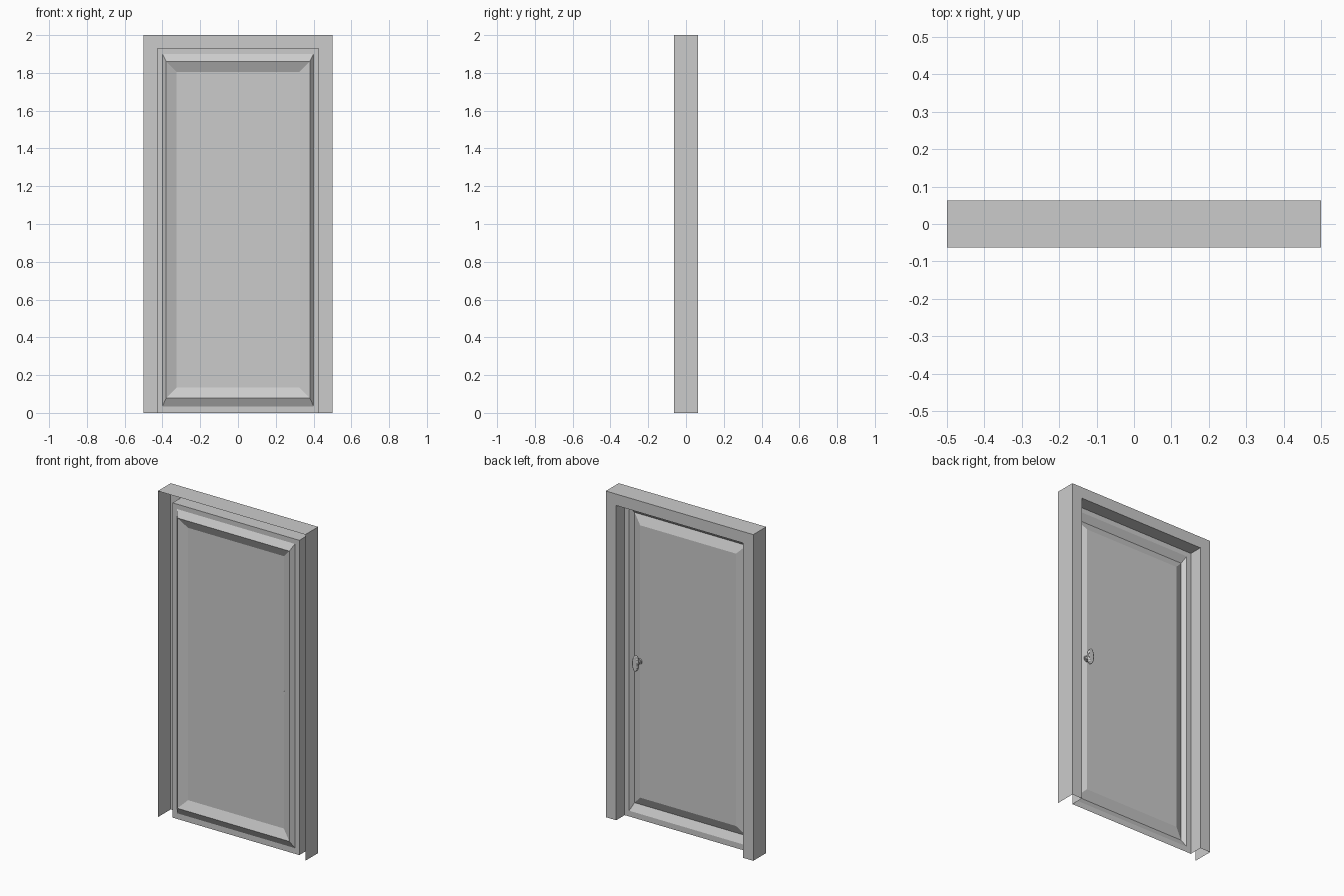
import bpy
import bmesh
import math
from mathutils import Matrix

cube = bpy.data.objects.get("Cube")
if cube:
    bpy.data.objects.remove(cube, do_unlink=True)

# Single flat colour
grey = bpy.data.materials.new("plain_grey")
grey.use_nodes = True
colour = (0.6, 0.6, 0.6, 1.0)
grey.diffuse_color = colour
grey.node_tree.nodes["Principled BSDF"].inputs["Base Color"].default_value = colour

BACK, FRONT, DOOR = 0.0625, -0.0625, -0.02


def finish(name, bm):
    mesh = bpy.data.meshes.new(name)
    bm.to_mesh(mesh)
    bm.free()
    mesh.materials.append(grey)
    obj = bpy.data.objects.new(name, mesh)
    bpy.context.collection.objects.link(obj)
    return obj


def stepped_sheet(name, steps, closed):
    """Bridge nested outlines given as (half width, bottom, top, y)."""
    bm = bmesh.new()
    loops = []
    for w, low, high, y in steps:
        corners = [(-w, low), (-w, high), (w, high), (w, low)]
        loops.append([bm.verts.new((x, y, z)) for x, z in corners])
    for a, b in zip(loops, loops[1:]):
        for i in range(4 if closed else 3):
            j = (i + 1) % 4
            bm.faces.new((a[i], a[j], b[j], b[i]))
    if closed:
        bm.faces.new(loops[-1])
    return finish(name, bm)


# Door frame: outer sides, back face and jamb, open at the front and floor
stepped_sheet("door_frame", [
    (0.5, 0, 2.0, FRONT),
    (0.5, 0, 2.0, BACK),
    (0.43, 0, 1.93, BACK),
    (0.43, 0, 1.93, DOOR),
], closed=False)

# Door leaf: thin sheet with a raised moulding around the panel
stepped_sheet("door_leaf", [
    (0.43, 0, 1.93, DOOR),
    (0.40, 0.035, 1.90, DOOR),
    (0.38, 0.08, 1.86, -0.045),
    (0.325, 0.135, 1.805, DOOR),
], closed=True)


# Handle parts along the y axis
def barrel(name, radius, y0, y1, stretch=1.0, bevel=0.0):
    bm = bmesh.new()
    place = (Matrix.Translation((0.33, (y0 + y1) / 2, 0.97))
             @ Matrix.Diagonal((1, 1, stretch, 1))
             @ Matrix.Rotation(math.pi / 2, 4, "X"))
    bmesh.ops.create_cone(bm, cap_ends=True, segments=16, radius1=radius,
                          radius2=radius, depth=y1 - y0, matrix=place)
    obj = finish(name, bm)
    if bevel:
        mod = obj.modifiers.new("rounded_edge", "BEVEL")
        mod.width = bevel
        mod.segments = 2
        mod.limit_method = "ANGLE"
        mod.angle_limit = math.radians(60)
    bpy.ops.object.select_all(action="DESELECT")
    obj.select_set(True)
    bpy.context.view_layer.objects.active = obj
    bpy.ops.object.shade_smooth_by_angle(angle=math.radians(40))


barrel("handle_rosette", 0.018, DOOR, -0.012)
barrel("handle_stem", 0.011, -0.026, 0.012)
barrel("handle_grip", 0.02, 0.006, 0.026, stretch=2.4, bevel=0.005)
